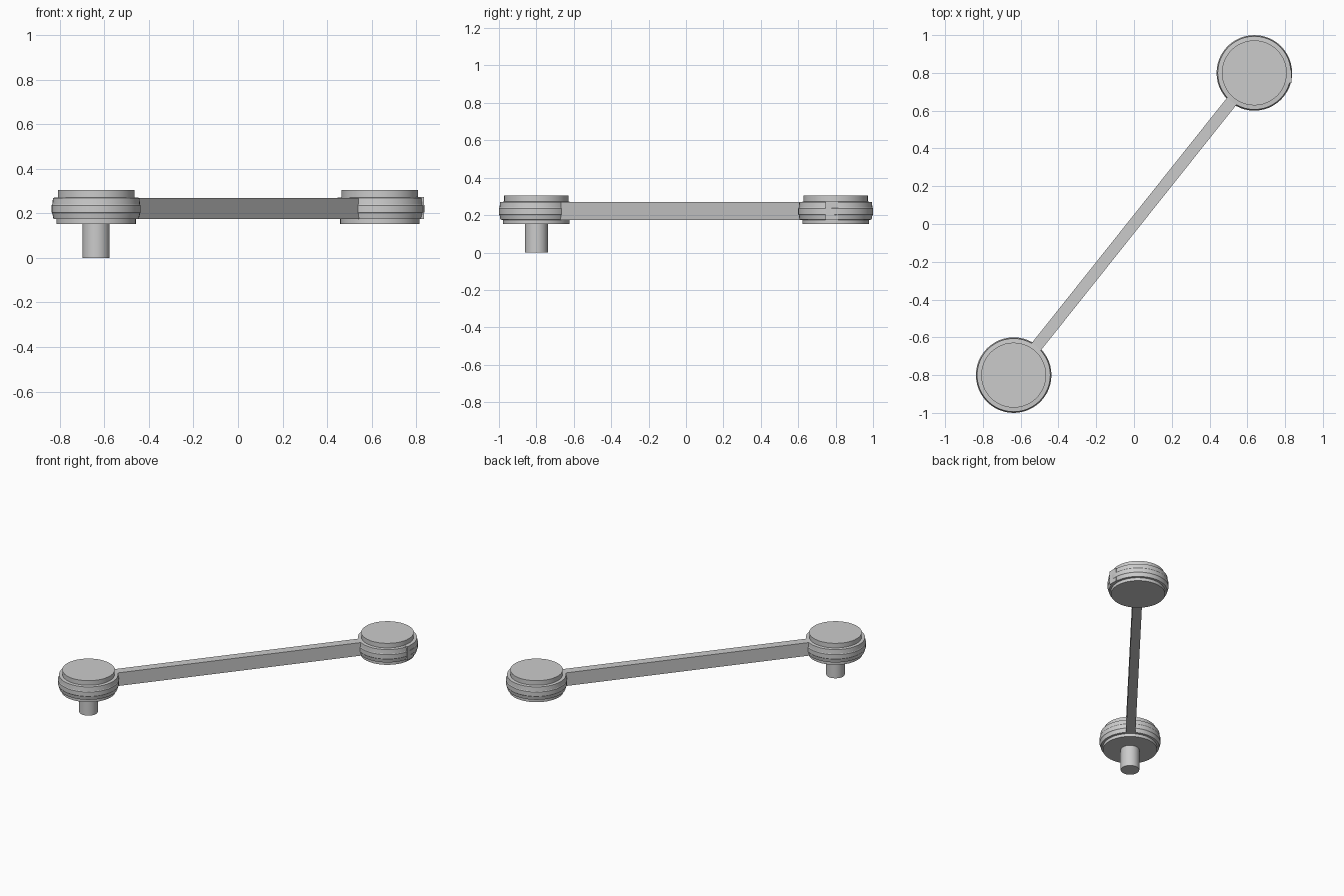
import bpy, bmesh, math

if "Cube" in bpy.data.objects:
    bpy.data.objects.remove(bpy.data.objects["Cube"])

END = (0.637, 0.80)          # centre of the far hub; the near hub is opposite
LENGTH = math.hypot(*END) * 2
ANGLE = math.atan2(END[1], END[0])


def finish(name, bm, smooth=True):
    bmesh.ops.recalc_face_normals(bm, faces=bm.faces)
    me = bpy.data.meshes.new(name)
    bm.to_mesh(me)
    bm.free()
    ob = bpy.data.objects.new(name, me)
    bpy.context.collection.objects.link(ob)
    if smooth:
        bpy.ops.object.select_all(action='DESELECT')
        bpy.context.view_layer.objects.active = ob
        ob.select_set(True)
        bpy.ops.object.shade_smooth_by_angle(angle=math.radians(25))
    return ob


def lathe(name, profile, x, y, n=48):
    """Closed solid of revolution from (radius, z) points, bottom to top."""
    bm = bmesh.new()
    rings = [[bm.verts.new((x + r * math.cos(2 * math.pi * i / n),
                            y + r * math.sin(2 * math.pi * i / n), z))
              for i in range(n)] for r, z in profile]
    for a, b in zip(rings, rings[1:]):
        for i in range(n):
            j = (i + 1) % n
            bm.faces.new((a[i], a[j], b[j], b[i]))
    bm.faces.new(rings[0][::-1])
    bm.faces.new(rings[-1])
    return finish(name, bm)


def box(name, centre, size, angle=0.0):
    bm = bmesh.new()
    bmesh.ops.create_cube(bm, size=1)
    bmesh.ops.scale(bm, vec=size, verts=bm.verts)
    ob = finish(name, bm, smooth=False)
    ob.location = centre
    ob.rotation_euler.z = angle
    return ob


# Stepped round hubs with a banded rim
hub = [(0.178, 0.152), (0.178, 0.174), (0.192, 0.176), (0.197, 0.200),
       (0.200, 0.204), (0.200, 0.236), (0.197, 0.240), (0.194, 0.270),
       (0.172, 0.272), (0.172, 0.305)]
lathe("far_hub", hub, END[0], END[1])
lathe("near_hub", hub, -END[0], -END[1])

# Connecting arm
box("arm", (0, 0, 0.2225), (LENGTH - 0.30, 0.062, 0.095), ANGLE)

# Pivot peg under the near hub
lathe("pivot_peg", [(0.061, 0.0), (0.061, 0.16)], -END[0], -END[1], 32)

# Small flat tab on the far hub's rim
box("rim_tab", (0.815, 0.78, 0.224), (0.04, 0.066, 0.098))
